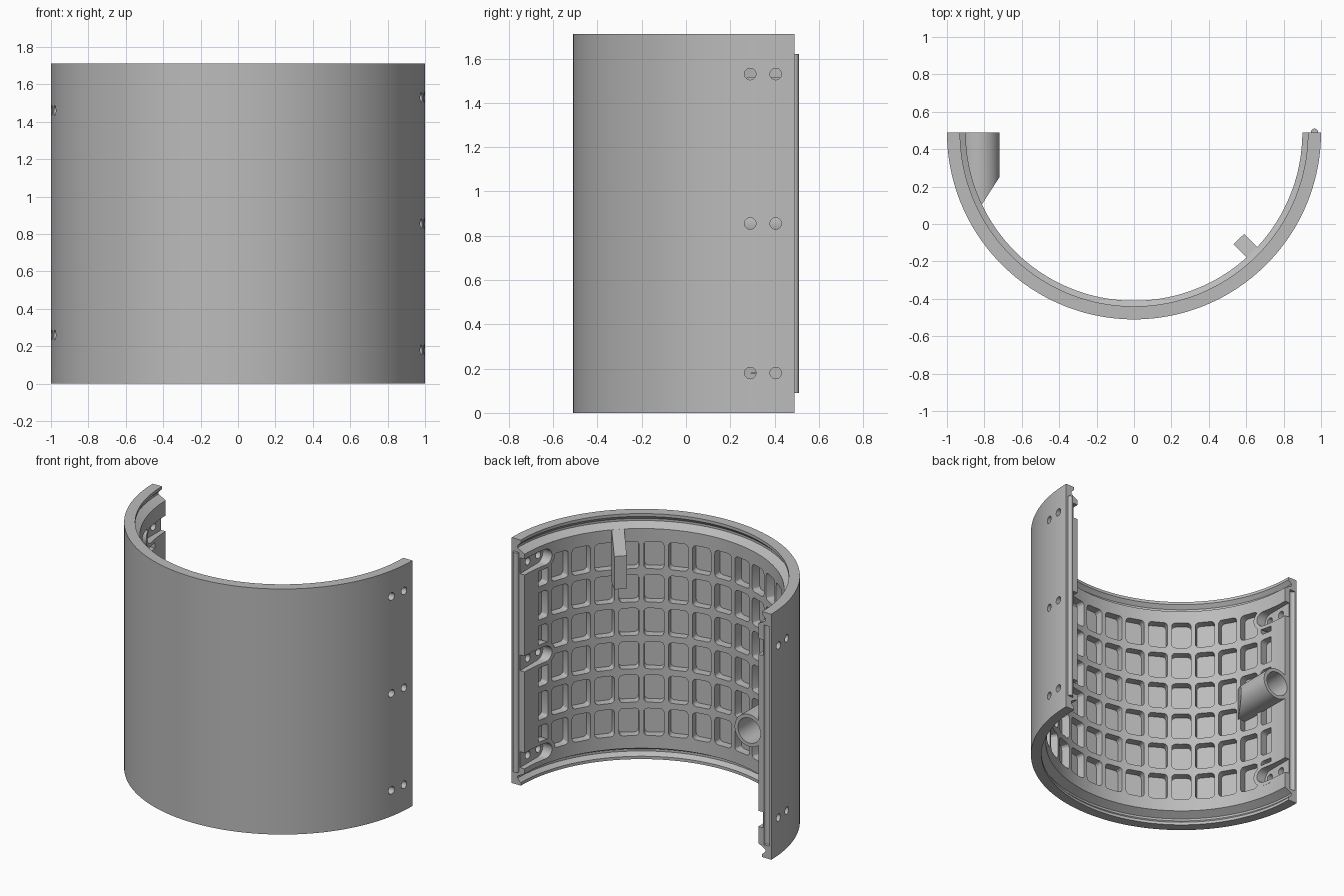
import bpy, bmesh
from math import sin, cos, pi, radians
from mathutils import Vector, Matrix

if "Cube" in bpy.data.objects:
    bpy.data.objects.remove(bpy.data.objects["Cube"])

H, YC, R_IN = 1.71, 0.49, 0.90      # height, cylinder axis y, inner radius
MID = H / 2

grey = bpy.data.materials.new("plain grey")
grey.use_nodes = True
grey.diffuse_color = (0.5, 0.5, 0.5, 1)
grey.node_tree.nodes["Principled BSDF"].inputs["Base Color"].default_value = (0.5, 0.5, 0.5, 1)


def finish(bm, name):
    bmesh.ops.recalc_face_normals(bm, faces=bm.faces)
    mesh = bpy.data.meshes.new(name)
    bm.to_mesh(mesh)
    bm.free()
    mesh.materials.append(grey)
    ob = bpy.data.objects.new(name, mesh)
    bpy.context.collection.objects.link(ob)
    return ob


def add_prism(bm, points, vec):
    """Extrude a closed outline along a vector."""
    face = bm.faces.new([bm.verts.new(p) for p in points])
    new = bmesh.ops.extrude_face_region(bm, geom=[face], use_keep_orig=True)["geom"]
    bmesh.ops.translate(bm, vec=Vector(vec), verts=[v for v in new if isinstance(v, bmesh.types.BMVert)])


def prism(name, points, vec):
    bm = bmesh.new()
    add_prism(bm, points, vec)
    return finish(bm, name)


def cylinder(name, radius, start, vec, n=32):
    rot = Vector(vec).to_track_quat('Z', 'Y')
    ring = [Vector(start) + rot @ Vector((radius * cos(2 * pi * i / n), radius * sin(2 * pi * i / n), 0))
            for i in range(n)]
    return prism(name, ring, vec)


def boolean(target, tool, op='DIFFERENCE', keep=False):
    mod = target.modifiers.new("cut", 'BOOLEAN')
    mod.operation, mod.solver, mod.object = op, 'EXACT', tool
    bpy.context.view_layer.objects.active = target
    bpy.ops.object.modifier_apply(modifier=mod.name)
    if not keep:
        bpy.data.objects.remove(tool)


def slot(side, z, radius, x0, x1):
    """Slot with a round inner end, open towards the back edge."""
    arc = [radians(90 + 180 * i / 12) for i in range(13)]
    pts = [(side * x0, 0.295 + radius * cos(a), z + radius * sin(a)) for a in arc]
    pts += [(side * x0, 0.56, z - radius), (side * x0, 0.56, z + radius)]
    return prism("slot", pts, (side * (x1 - x0), 0, 0))


# Half-round shell with an undercut snap groove inside each end
end = [(0.93, 0), (0.93, 0.02), (0.955, 0.045), (0.955, 0.06), (R_IN, 0.09)]
profile = [(1, 0)] + end + [(r, H - z) for r, z in reversed(end)] + [(1, H)]
bm = bmesh.new()
outline = bm.faces.new([bm.verts.new((-r, YC, z)) for r, z in profile])
geom = [outline] + list(outline.verts) + list(outline.edges)
res = bmesh.ops.spin(bm, geom=geom, cent=(0, YC, 0), axis=(0, 0, 1), angle=pi, steps=96)
if outline.is_valid and len(outline.edges) and all(len(e.link_faces) > 2 for e in outline.edges):
    bm.faces.remove(outline)
# Restore the first end cap if the sweep consumed it
bmesh.ops.remove_doubles(bm, verts=bm.verts, dist=1e-5)
if any(e.is_boundary for e in bm.edges):
    bmesh.ops.holes_fill(bm, edges=[e for e in bm.edges if e.is_boundary], sides=0)
# Make sure the sweep went round the front
if min(v.co.y for v in bm.verts) > 0:
    bmesh.ops.scale(bm, vec=(1, -1, 1), space=Matrix.Translation((0, -YC, 0)), verts=bm.verts)
shell = finish(bm, "curved_shell")

# Grid of rounded pockets on the inner wall
bm = bmesh.new()
half_w, half_h, corner = 0.064, 0.095, 0.025
for col in range(-8, 9):
    turn = Matrix.Translation((0, YC, 0)) @ Matrix.Rotation(radians(10 * col), 4, 'Z')
    for row in range(6):
        zc = MID + (row - 2.5) * 0.2325
        pts = []
        for q, (sx, sz) in enumerate(((1, 1), (-1, 1), (-1, -1), (1, -1))):
            for k in range(4):
                a = radians(90 * q + 30 * k)
                pts.append(turn @ Vector((sx * (half_w - corner) + corner * cos(a), -0.85,
                                          zc + sz * (half_h - corner) + corner * sin(a))))
        add_prism(bm, pts, turn.to_3x3() @ Vector((0, -0.105, 0)))
pockets = finish(bm, "pocket_cutter")

# Solid edge strips and slot surrounds stay free of pockets
screws = [(1, z) for z in (0.18, MID, 1.53)] + [(-1, z) for z in (0.26, 1.46)]
for side in (-1, 1):
    pad = prism("pad", [(side * 0.7, 0.355, 0), (side * 0.7, 0.6, 0),
                        (side * 0.7, 0.6, H), (side * 0.7, 0.355, H)], (side * 0.4, 0, 0))
    boolean(pockets, pad)
for side, z in screws:
    boolean(pockets, slot(side, z, 0.08, 0.7, 1.1))
boolean(shell, pockets)

# Screw slots and through holes
for side, z in screws:
    boolean(shell, slot(side, z, 0.055, 0.8, 0.935))
    for y in (0.29, 0.405):
        boolean(shell, cylinder("hole", 0.026, (side * 0.85, y, z), (side * 0.3, 0, 0), 24))

# Alignment groove on one edge, matching bead on the other
boolean(shell, cylinder("groove", 0.022, (-0.965, YC, 0.09), (0, 0, 1.53), 20))
bead = cylinder("alignment_bead", 0.02, (0.965, YC, 0.09), (0, 0, 1.53), 20)

# Tube boss beside the edge, sloped off at its inner end
tube = cylinder("tube_boss", 0.112, (-0.83, YC, MID), (0, -0.7, 0), 48)
slope = prism("slope", [(-0.62, 0.405, 0), (-1.2, -0.497, 0), (-1.2, -1, 0), (-0.62, -1, 0)], (0, 0, H))
boolean(tube, slope)
boolean(tube, cylinder("limit", 0.97, (0, YC, 0), (0, 0, H), 96), 'INTERSECT')
bore = cylinder("bore", 0.087, (-0.83, 0.6, MID), (0, -0.36, 0), 40)
boolean(tube, bore, keep=True)
boolean(shell, bore)

# Catch block on the inner wall with a sloping top
turn = Matrix.Translation((0, YC, 0)) @ Matrix.Rotation(radians(44.5), 4, 'Z')
side_view = [(0.93, 1.25), (0.80, 1.25), (0.80, 1.48), (0.90, 1.62), (0.93, 1.62)]
catch = prism("catch_block", [turn @ Vector((-0.04, -r, z)) for r, z in side_view],
              turn.to_3x3() @ Vector((0.08, 0, 0)))

# Smooth curved faces, sharp edges kept
for ob in (shell, bead, tube, catch):
    bpy.ops.object.select_all(action='DESELECT')
    ob.select_set(True)
    bpy.context.view_layer.objects.active = ob
    bpy.ops.object.shade_smooth_by_angle(angle=radians(25))
